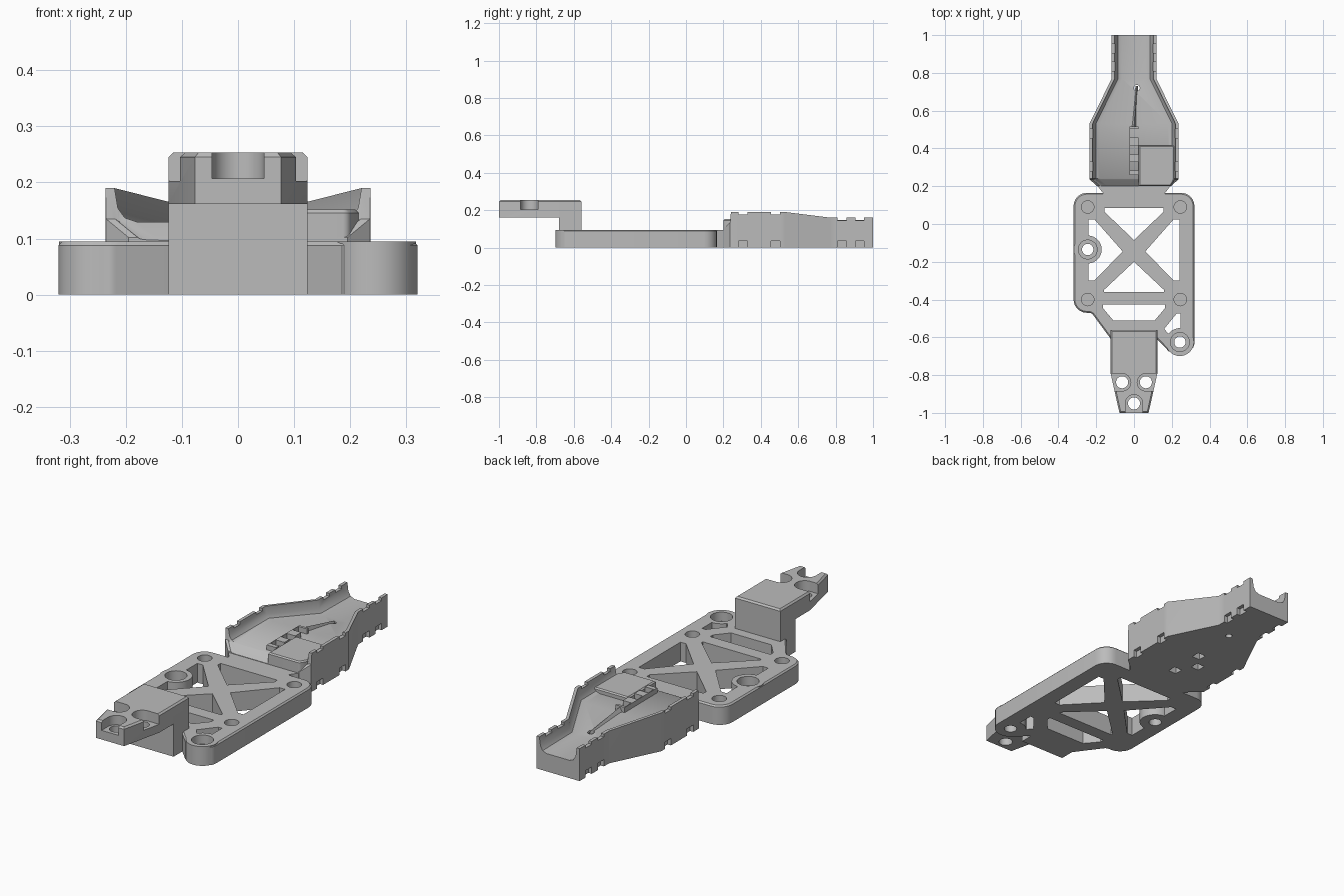
import bpy, bmesh, math
from mathutils import Vector

if "Cube" in bpy.data.objects:
    bpy.data.objects.remove(bpy.data.objects["Cube"])

grey = bpy.data.materials.new("plain grey")
grey.diffuse_color = (0.5, 0.5, 0.5, 1)
grey.use_nodes = True
grey.node_tree.nodes["Principled BSDF"].inputs["Base Color"].default_value = grey.diffuse_color


def finish(name, bm):
    bmesh.ops.recalc_face_normals(bm, faces=bm.faces)
    me = bpy.data.meshes.new(name)
    bm.to_mesh(me)
    bm.free()
    me.materials.append(grey)
    ob = bpy.data.objects.new(name, me)
    bpy.context.collection.objects.link(ob)
    return ob


def rounded(points, n=6):
    """Outline from (x, y, corner radius) points."""
    out = []
    for i, (x, y, r) in enumerate(points):
        p = Vector((x, y))
        if r == 0:
            out.append(p)
            continue
        a = (Vector(points[i - 1][:2]) - p).normalized()
        b = (Vector(points[(i + 1) % len(points)][:2]) - p).normalized()
        half = a.angle(b) / 2
        c = p + (a + b).normalized() * r / math.sin(half)
        s, e = p + a * r / math.tan(half) - c, p + b * r / math.tan(half) - c
        ang = s.angle_signed(e)
        for k in range(n + 1):
            t = -ang * k / n
            out.append(c + Vector((s.x * math.cos(t) - s.y * math.sin(t),
                                   s.x * math.sin(t) + s.y * math.cos(t))))
    return out


def prism(name, pts, z0, z1, chamfer=0):
    bm = bmesh.new()
    low = [bm.verts.new((p[0], p[1], z0)) for p in pts]
    high = [bm.verts.new((p[0], p[1], z1)) for p in pts]
    bm.faces.new(low)
    top = bm.faces.new(high)
    n = len(pts)
    for i in range(n):
        j = (i + 1) % n
        bm.faces.new((low[i], low[j], high[j], high[i]))
    bmesh.ops.recalc_face_normals(bm, faces=bm.faces)
    if chamfer:
        bmesh.ops.bevel(bm, geom=list(top.edges), offset=chamfer, segments=1,
                        affect='EDGES')
    return finish(name, bm)


def box(name, x0, x1, y0, y1, z0, z1, chamfer=0):
    return prism(name, [(x0, y0), (x1, y0), (x1, y1), (x0, y1)], z0, z1, chamfer)


def disc(name, x, y, r, z0, z1, n=32):
    pts = [(x + r * math.cos(2 * math.pi * i / n),
            y + r * math.sin(2 * math.pi * i / n)) for i in range(n)]
    return prism(name, pts, z0, z1)


def combine(target, others, operation='DIFFERENCE'):
    """Boolean each helper into the target, then delete the helpers."""
    for o in others:
        m = target.modifiers.new("cut", 'BOOLEAN')
        m.object, m.operation, m.solver = o, operation, 'EXACT'
    dg = bpy.context.evaluated_depsgraph_get()
    me = bpy.data.meshes.new_from_object(target.evaluated_get(dg))
    target.modifiers.clear()
    target.data = me
    for o in others:
        bpy.data.objects.remove(o)


# Frame plate outline
plate = prism("frame_plate", rounded([
    (-.32, .165, .07), (-.32, -.47, .07), (-.225, -.47, .03), (-.122, -.61, 0),
    (.122, -.61, 0), (.185, -.675, 0), (.32, -.675, .045), (.32, .165, .07)]),
    0, .095, .007)

# Truss windows
windows = [
    [(-.155, .085), (.155, .085), (.155, .063), (0, -.085), (-.155, .063)],
    [(-.16, -.36), (.16, -.36), (.16, -.35), (0, -.2), (-.16, -.35)],
    [(-.165, -.425), (.165, -.425), (.165, -.445), (.11, -.51), (-.11, -.51),
     (-.165, -.445)],
    [(.245, -.475), (.225, -.475), (.16, -.555), (.18, -.58), (.245, -.58)],
]
for s in (-1, 1):
    windows.append([(s * .24, .025), (s * .21, .025), (s * .06, -.145),
                    (s * .21, -.3), (s * .24, -.3)])
combine(plate, [prism("window", w, -.1, .2) for w in windows])

# Screw bosses and corner pockets
screws = [(-.245, -.135), (.243, -.625)]
combine(plate, [disc("boss", x, y, .074, 0, .095) for x, y in screws], 'UNION')
cuts = []
for x, y in screws:
    cuts += [disc("bore", x, y, .03, -.1, .06), disc("recess", x, y, .05, .05, .2)]
for x in (-.245, .245):
    for y in (.09, -.4):
        cuts.append(disc("pocket", x, y, .033, .045, .2))
combine(plate, cuts)

# Raised mount: column and tapered head with screw seats
box("mount_column", -.124, .124, -.68, -.56, 0, .2)
head = prism("mount_head", [(-.124, -.56), (-.124, -.79), (-.077, -1),
                            (.077, -1), (.124, -.79), (.124, -.56)],
             .162, .253, .008)
cuts = [disc("bore", 0, -.95, .032, .1, .3), disc("seat", 0, -.95, .046, .207, .3),
        box("front_slot", -.046, .046, -1.1, -.95, .207, .3)]
for s in (-1, 1):
    x = s * .063
    cuts += [disc("bore", x, -.838, .032, .1, .3),
             disc("seat", x, -.838, .046, .203, .3),
             box("side_slot", min(x, s * .2), max(x, s * .2), -.884, -.792, .203, .3)]
combine(head, cuts)

# Neck between plate and tray
prism("neck", [(-.165, .14), (.165, .14), (.165, .165), (.2, .21), (-.2, .21),
               (-.165, .165)], 0, .095)

# Tray: U-shaped sections (y, half width, wall top, floor) lofted along y
stations = [(.2, .195, .102, .097), (.236, .235, .135, .128), (.24, .236, .19, .13),
            (.53, .236, .19, .128), (.77, .118, .16, .092), (1, .118, .16, .088)]
bm = bmesh.new()
rings = []
for y, w, top, floor in stations:
    h = top - floor
    half = [(w, 0), (w, top), (w - .016, top), (w - .022, floor + h * .4),
            (w - .034, floor + h * .12), (w - .055, floor)]
    ring = half + [(-x, z) for x, z in reversed(half)]
    rings.append([bm.verts.new((x, y, z)) for x, z in ring])
for a, b in zip(rings, rings[1:]):
    for i in range(len(a)):
        j = (i + 1) % len(a)
        bm.faces.new((a[i], a[j], b[j], b[i]))
bm.faces.new(rings[0])
bm.faces.new(rings[-1])
tray = finish("tray", bm)

# Strap notches along the walls, underside pockets and the wire hole
cuts = []
for y0, z, w in ((.28, .19, .236), (.455, .19, .236), (.81, .16, .118), (.905, .16, .118)):
    for s in (-1, 1):
        x0, x1 = sorted((s * (w - .018), s * .4))
        cuts += [box("low_notch", x0, x1, y0, y0 + .048, -.1, .034),
                 box("top_notch", x0, x1, y0, y0 + .048, z - .014, .3)]
for x, y in ((0, .48), (0, .305), (-.06, .4)):
    cuts.append(box("under_pocket", x - .022, x + .022, y - .022, y + .022, -.1, .04))
cuts.append(disc("wire_hole", .015, .72, .016, -.1, .3, 16))
combine(tray, cuts)

# Raised pad, slotted rail and tapering rib on the tray floor
prism("floor_pad", rounded([(.025, .2, 0), (.195, .2, .015), (.215, .235, 0),
                            (.215, .415, 0), (.025, .415, 0)]), .09, .152, .006)
rail = box("slotted_rail", -.025, .025, .26, .515, .1, .154)
combine(rail, [box("slot", -.021, .04, y - .022, y + .022, .11, .3)
               for y in (.305, .39, .48)])
bm = bmesh.new()
back = [bm.verts.new(p) for p in ((.008, .73, .08), (.022, .73, .08), (.015, .73, .105))]
front = [bm.verts.new(p) for p in ((-.025, .51, .1), (.025, .51, .1), (.0, .51, .152))]
bm.faces.new(back)
bm.faces.new(front)
for i in range(3):
    j = (i + 1) % 3
    bm.faces.new((back[i], back[j], front[j], front[i]))
finish("floor_rib", bm)

# Smooth curved walls, keep hard edges
for ob in bpy.context.collection.objects:
    ob.select_set(True)
    bpy.context.view_layer.objects.active = ob
bpy.ops.object.shade_smooth_by_angle(angle=math.radians(30))
